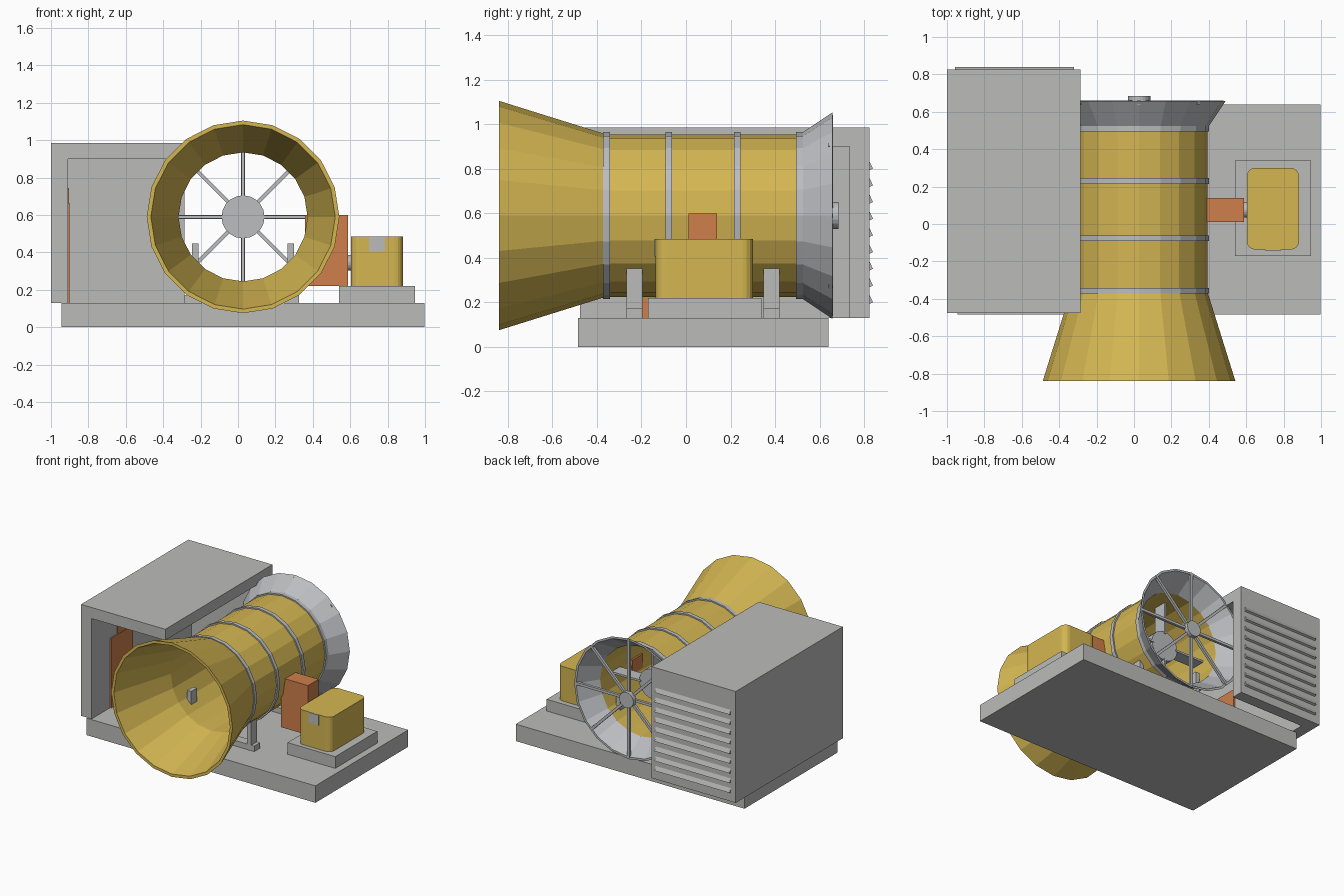
import bpy, bmesh, math
from mathutils import Matrix, Vector

cube = bpy.data.objects.get("Cube")
if cube:
    bpy.data.objects.remove(cube, do_unlink=True)


def make_material(name, rgb):
    m = bpy.data.materials.new(name)
    m.use_nodes = True
    m.diffuse_color = (*rgb, 1)
    m.node_tree.nodes["Principled BSDF"].inputs["Base Color"].default_value = (*rgb, 1)
    return m


GREY = make_material("light grey", (0.5, 0.5, 0.49))
STEEL = make_material("steel grey", (0.5, 0.51, 0.53))
GOLD = make_material("golden yellow", (0.66, 0.47, 0.085))
ORANGE = make_material("orange", (0.62, 0.21, 0.07))

# Tunnel axis runs along y through this point
AX, AZ = 0.027, 0.59
SIDES = 20


def finish(name, bm, mat):
    bmesh.ops.recalc_face_normals(bm, faces=bm.faces)
    me = bpy.data.meshes.new(name)
    bm.to_mesh(me)
    bm.free()
    me.materials.append(mat)
    ob = bpy.data.objects.new(name, me)
    bpy.context.collection.objects.link(ob)
    return ob


def box(name, x, y, z, mat, turn=None):
    """Box from (min, max) ranges, optionally turned about its centre."""
    bm = bmesh.new()
    bmesh.ops.create_cube(bm, size=1)
    size = [r[1] - r[0] for r in (x, y, z)]
    mid = Vector([(r[0] + r[1]) / 2 for r in (x, y, z)])
    m = Matrix.Translation(mid) @ (turn or Matrix()) @ Matrix.Diagonal((*size, 1))
    bm.transform(m)
    return finish(name, bm, mat)


def tube(name, profile, mat):
    """Revolve a closed (radius, y) profile around the tunnel axis."""
    bm = bmesh.new()
    rings = []
    for i in range(SIDES):
        a = math.tau * i / SIDES
        rings.append([bm.verts.new((AX + r * math.cos(a), y, AZ + r * math.sin(a)))
                      for r, y in profile])
    n = len(profile)
    for i in range(SIDES):
        p, q = rings[i], rings[(i + 1) % SIDES]
        for k in range(n):
            bm.faces.new((p[k], p[(k + 1) % n], q[(k + 1) % n], q[k]))
    return finish(name, bm, mat)


def disc(name, centre, radius, depth, axis, mat):
    bm = bmesh.new()
    bmesh.ops.create_cone(bm, cap_ends=True, segments=SIDES, radius1=radius,
                          radius2=radius, depth=depth)
    turn = Matrix.Rotation(math.pi / 2, 4, "X" if axis == "y" else "Y")
    bm.transform(Matrix.Translation(centre) @ turn)
    return finish(name, bm, mat)


def spoke(name, angle, r0, r1, y, width, mat):
    """Radial bar in the tunnel cross-section."""
    bm = bmesh.new()
    bmesh.ops.create_cube(bm, size=1)
    m = (Matrix.Translation((AX, (y[0] + y[1]) / 2, AZ)) @ Matrix.Rotation(angle, 4, "Y")
         @ Matrix.Translation(((r0 + r1) / 2, 0, 0))
         @ Matrix.Diagonal((r1 - r0, y[1] - y[0], width, 1)))
    bm.transform(m)
    return finish(name, bm, mat)


# Base slab
box("base", (-0.945, 0.997), (-0.485, 0.64), (0, 0.13), GREY)

# Control cabin, open to the front and towards the tunnel
box("cabin_roof", (-1, -0.285), (-0.475, 0.825), (0.9, 0.985), GREY)
box("cabin_side_wall", (-1, -0.91), (-0.475, 0.825), (0.13, 0.9), GREY)
box("cabin_back_wall", (-0.91, -0.285), (0.735, 0.825), (0.13, 0.9), GREY)
for i in range(9):
    z = 0.215 + 0.075 * i
    box("louver_slat", (-0.957, -0.32), (0.814, 0.832), (z - 0.02, z + 0.02), GREY,
        Matrix.Rotation(math.radians(25), 4, "X"))

# Control panel on the cabin wall
box("control_panel", (-0.912, -0.9), (-0.25, 0.01), (0.13, 0.665), ORANGE)
box("control_panel_top", (-0.912, -0.903), (-0.17, 0.01), (0.665, 0.745), ORANGE)

# Tunnel: bell mouth, duct and exhaust cone
tube("bell_mouth", [(0.365, -0.36), (0.515, -0.84), (0.493, -0.84), (0.345, -0.36)], GOLD)
tube("duct", [(0.365, -0.36), (0.365, 0.51), (0.345, 0.51), (0.345, -0.36)], GOLD)
tube("exhaust_cone", [(0.365, 0.51), (0.463, 0.657), (0.447, 0.657), (0.345, 0.51)], STEEL)
for y in (-0.357, -0.077, 0.23, 0.51):
    tube("band", [(0.375, y - 0.015), (0.375, y + 0.015),
                  (0.36, y + 0.015), (0.36, y - 0.015)], STEEL)

# Fan hub with straightening vanes inside the duct
disc("fan_hub", (AX, 0.32, AZ), 0.115, 0.09, "y", STEEL)
for i in range(4):
    spoke("vane", i * math.pi / 2, 0.1, 0.35, (0.27, 0.37), 0.015, STEEL)

# Rear guard
disc("guard_hub", (AX, 0.667, AZ), 0.06, 0.036, "y", STEEL)
for i in range(8):
    spoke("guard_spoke", i * math.pi / 4, 0.04, 0.452, (0.64, 0.66), 0.02, STEEL)

# Support stands: a cross beam with two legs at each end
for y in (-0.231, 0.384):
    box("stand_beam", (-0.285, 0.325), (y - 0.036, y + 0.036), (0.13, 0.172), GREY)
    for side in (-1, 1):
        x = AX + side * 0.255
        box("stand_leg", (x - 0.017, x + 0.017), (y - 0.036, y + 0.036),
            (0.172, 0.447), GREY)

# Drive: belt housing, shaft and motor on its pad
box("belt_housing", (0.357, 0.587), (0.012, 0.14), (0.22, 0.6), ORANGE)
disc("drive_shaft", (0.595, 0.076, 0.345), 0.042, 0.05, "x", STEEL)
box("motor_pad", (0.54, 0.945), (-0.17, 0.34), (0.13, 0.22), GREY)
motor = box("motor", (0.603, 0.882), (-0.137, 0.3), (0.22, 0.485), GOLD)
bm = bmesh.new()
bm.from_mesh(motor.data)
upright = [e for e in bm.edges if abs(e.verts[0].co.z - e.verts[1].co.z) > 0.1]
bmesh.ops.bevel(bm, geom=upright, offset=0.045, segments=4, profile=0.5, affect="EDGES")
bm.to_mesh(motor.data)
bm.free()
box("motor_plate", (0.7, 0.785), (-0.142, -0.133), (0.405, 0.484), GREY)
